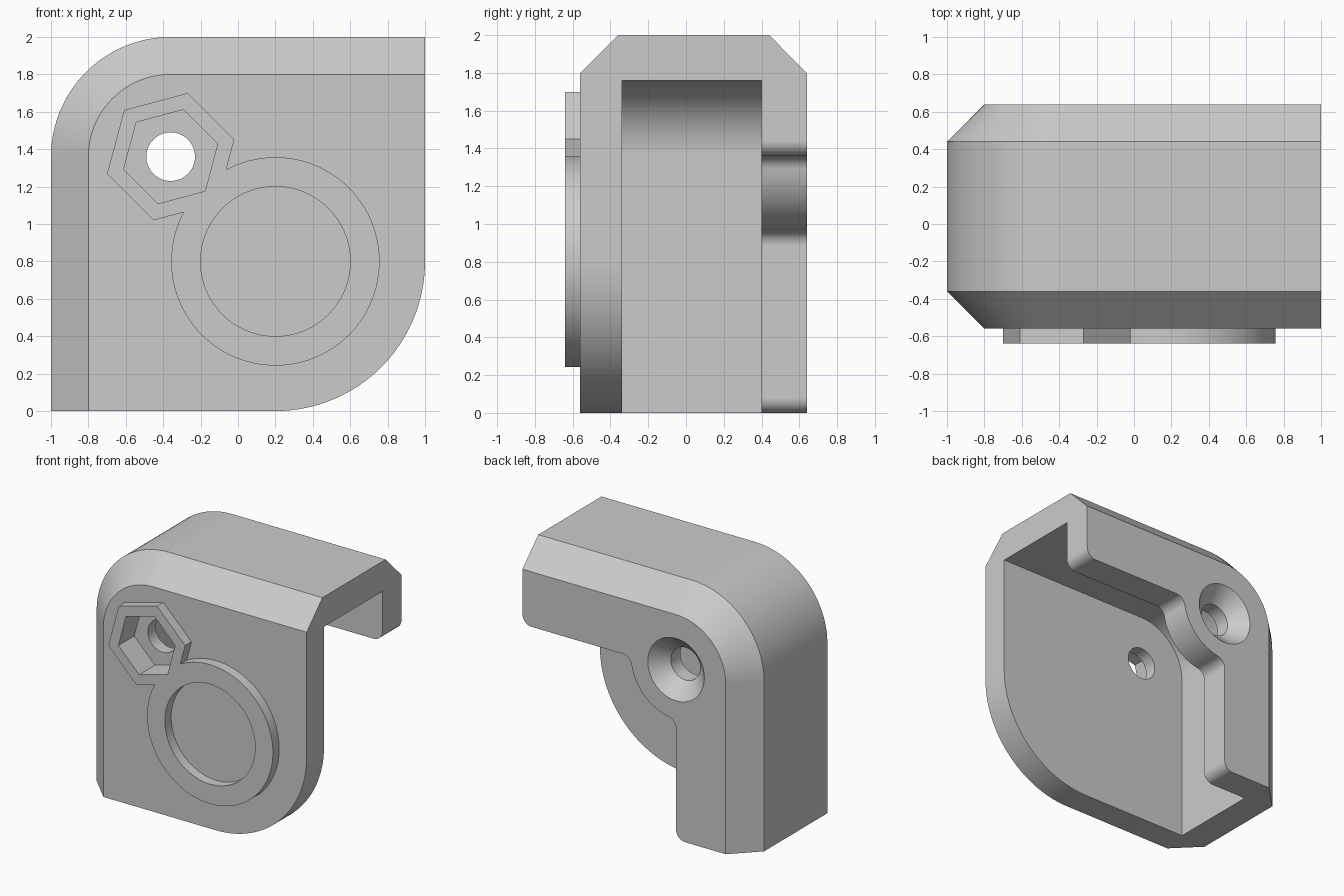
import bpy, bmesh
from math import radians, cos, sin, atan2, degrees, sqrt

if "Cube" in bpy.data.objects:
    bpy.data.objects.remove(bpy.data.objects["Cube"], do_unlink=True)

grey = bpy.data.materials.new("plain_grey")
grey.use_nodes = True
grey.diffuse_color = (0.6, 0.6, 0.6, 1)
grey.node_tree.nodes["Principled BSDF"].inputs["Base Color"].default_value = (0.6, 0.6, 0.6, 1)

SCREW = (-0.36, 1.36)   # screw axis, also the centre of the rounded corner
DISC = (0.2, 0.8)       # centre of the round rim and the lower corner


def arc(centre, r, start, end, steps=24):
    """Points on an arc in the x-z plane, angles in degrees."""
    angles = [radians(start + (end - start) * i / steps) for i in range(steps + 1)]
    return [(centre[0] + r * cos(a), centre[1] + r * sin(a)) for a in angles]


def ring(centre, r, sides=72, turn=0):
    return arc(centre, r, turn, turn + 360, sides)[:-1]


def loft(name, sections):
    """Solid through equal-length x-z outlines placed at given y."""
    bm = bmesh.new()
    loops = [[bm.verts.new((x, y, z)) for x, z in pts] for y, pts in sections]
    n = len(loops[0])
    for a, b in zip(loops, loops[1:]):
        for i in range(n):
            j = (i + 1) % n
            bm.faces.new((a[i], a[j], b[j], b[i]))
    bm.faces.new(loops[0])
    bm.faces.new(loops[-1])
    bmesh.ops.recalc_face_normals(bm, faces=bm.faces)
    mesh = bpy.data.meshes.new(name)
    bm.to_mesh(mesh)
    bm.free()
    ob = bpy.data.objects.new(name, mesh)
    bpy.context.collection.objects.link(ob)
    return ob


def prism(name, pts, y0, y1):
    return loft(name, [(y0, pts), (y1, pts)])


def boolean(target, tool, operation):
    mod = target.modifiers.new(tool.name, 'BOOLEAN')
    mod.operation = operation
    mod.solver = 'EXACT'
    mod.object = tool
    bpy.context.view_layer.objects.active = target
    bpy.ops.object.modifier_apply(modifier=mod.name)
    bpy.data.objects.remove(tool, do_unlink=True)


def outline(inset):
    """Outer silhouette, inset on the left and top only."""
    return [(inset - 1, 0)] + arc(SCREW, 0.64 - inset, 180, 90) + [(1, 2 - inset), (1, 0)]


# Outer block, chamfered front and back
body = loft("corner_bracket", [(-0.56, outline(0.2)), (-0.36, outline(0)),
                               (0.44, outline(0)), (0.64, outline(0.2))])
body.data.materials.append(grey)

# Inner slot, open to the right and below
slot = [(-0.76, -0.1)] + arc(SCREW, 0.4, 180, 90) + [(1.1, 1.76), (1.1, -0.1)]
boolean(body, prism("slot", slot, -0.34, 0.4), 'DIFFERENCE')

# Large rounded corner of the front plate
corner = arc(DISC, 0.8, -90, 0, 32) + [(1.1, 0.8), (1.1, -0.1), (0.2, -0.1)]
boolean(body, prism("plate_corner", corner, -0.8, -0.2), 'DIFFERENCE')

# Back flange trimmed to an L with a rounded lobe around the screw
R, f = 0.4, 0.08
d = sqrt((R + f) ** 2 - f ** 2)
a = degrees(atan2(f, d))
sx, sz = SCREW
trim = [(1.1, sz + f)]
trim += arc((1 - f, sz + f), f, 0, -90, 8)
trim += arc((sx + d, sz - f), f, 90, 180 - a, 8)
trim += arc(SCREW, R, -a, a - 90)[1:-1]
trim += arc((sx + f, sz - d), f, 90 + a, 180, 8)
trim += arc((sx - f, f), f, 0, -90, 8)
trim += [(sx - f, -0.1), (1.1, -0.1)]
boolean(body, prism("flange_trim", trim, 0.2, 0.8), 'DIFFERENCE')

# Raised hexagonal boss and round rim on the front
rim = prism("round_rim", ring(DISC, 0.557, 96), -0.64, -0.5)
boolean(rim, prism("rim_bore", ring(DISC, 0.4, 96), -0.8, -0.4), 'DIFFERENCE')
boolean(body, rim, 'UNION')
boolean(body, prism("hex_boss", ring(SCREW, 0.352, 6, 15), -0.64, -0.5), 'UNION')

# Nut pocket, screw hole and countersink
boolean(body, prism("nut_pocket", ring(SCREW, 0.26, 6, 15), -0.8, -0.44), 'DIFFERENCE')
boolean(body, prism("screw_hole", ring(SCREW, 0.13), -0.8, 0.8), 'DIFFERENCE')
sink = loft("countersink", [(0.5, ring(SCREW, 0.11)), (0.66, ring(SCREW, 0.27))])
boolean(body, sink, 'DIFFERENCE')

# Smooth curves, crisp edges
bpy.ops.object.select_all(action='DESELECT')
body.select_set(True)
bpy.context.view_layer.objects.active = body
bpy.ops.object.shade_smooth_by_angle(angle=radians(25))
weighted = body.modifiers.new("even_shading", 'WEIGHTED_NORMAL')
weighted.keep_sharp = True
